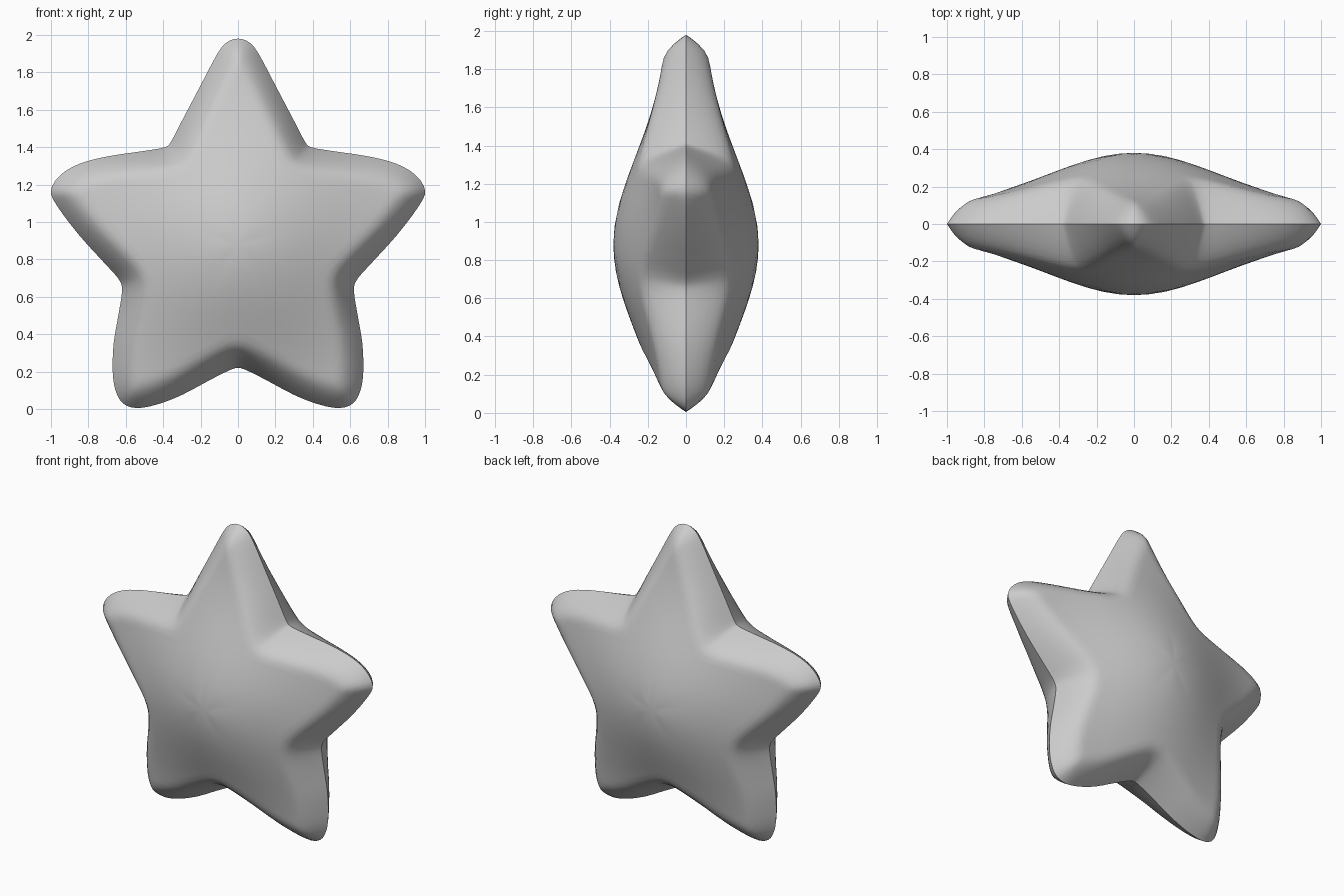
import bpy, bmesh, math
from mathutils import Vector

if "Cube" in bpy.data.objects:
    bpy.data.objects.remove(bpy.data.objects["Cube"])

CENTRE = Vector((0, 0.88))

# Right half of the star outline (x, z), top tip to bottom notch
half = [(0, 1.98), (.06, 1.96), (.11, 1.90), (.2, 1.73), (.3, 1.54), (.355, 1.435),
        (.39, 1.40), (.5, 1.38), (.7, 1.35), (.85, 1.31), (.95, 1.25), (1.0, 1.17),
        (.97, 1.09), (.85, .93), (.7, .765), (.635, .69), (.62, .63), (.64, .5),
        (.665, .35), (.67, .2), (.655, .10), (.615, .03), (.54, .005), (.43, .025),
        (.3, .075), (.15, .155), (.05, .205), (0, .22)]
ctrl = [Vector(p) for p in half] + [Vector((-x, z)) for x, z in half[-2:0:-1]]


def smooth_loop(pts, steps):
    """Closed Catmull-Rom curve through the points."""
    out, n = [], len(pts)
    for i in range(n):
        a, b, c, d = (pts[(i + k) % n] for k in (-1, 0, 1, 2))
        for s in range(steps):
            t = s / steps
            out.append(0.5 * (2 * b + (c - a) * t + (2 * a - 5 * b + 4 * c - d) * t * t
                              + (3 * b - a - 3 * c + d) * t ** 3))
    return out


outline = smooth_loop(ctrl, 3)
N = len(outline)


def edge_distance(p):
    best = 9.0
    for i in range(N):
        a = outline[i]
        ab = outline[(i + 1) % N] - a
        t = max(0, min(1, (p - a).dot(ab) / ab.length_squared))
        best = min(best, (p - a - ab * t).length)
    return best


def depth(p):
    """Domed middle, falling off along the arms, rounded at the rim."""
    dome = 0.09 + 0.29 * math.exp(-((p - CENTRE).length / 0.65) ** 2)
    rim = 1 - (1 - min(edge_distance(p) / 0.14, 1)) ** 2
    return dome * rim


# Puffy star: shrinking rings on the front and back, sharing the rim
bm = bmesh.new()
rim = [bm.verts.new((p.x, 0, p.y)) for p in outline]
rings = [.98, .955, .925, .89, .85, .81, .76, .7, .62, .53, .43, .32, .21, .1]
layers = []
for t in rings:
    pts = [CENTRE + (p - CENTRE) * t for p in outline]
    layers.append([(p.x, depth(p), p.y) for p in pts])
for side in (-1, 1):
    prev = rim
    for layer in layers:
        ring = [bm.verts.new((x, side * y, z)) for x, y, z in layer]
        for i in range(N):
            j = (i + 1) % N
            bm.faces.new((prev[i], prev[j], ring[j], ring[i]))
        prev = ring
    pole = bm.verts.new((CENTRE.x, side * depth(CENTRE), CENTRE.y))
    for i in range(N):
        bm.faces.new((prev[i], prev[(i + 1) % N], pole))
bmesh.ops.recalc_face_normals(bm, faces=bm.faces)

mesh = bpy.data.meshes.new("puffy_star")
bm.to_mesh(mesh)
bm.free()
star = bpy.data.objects.new("puffy_star", mesh)
bpy.context.collection.objects.link(star)
bpy.context.view_layer.objects.active = star
star.select_set(True)
bpy.ops.object.shade_smooth_by_angle(angle=math.radians(35))
